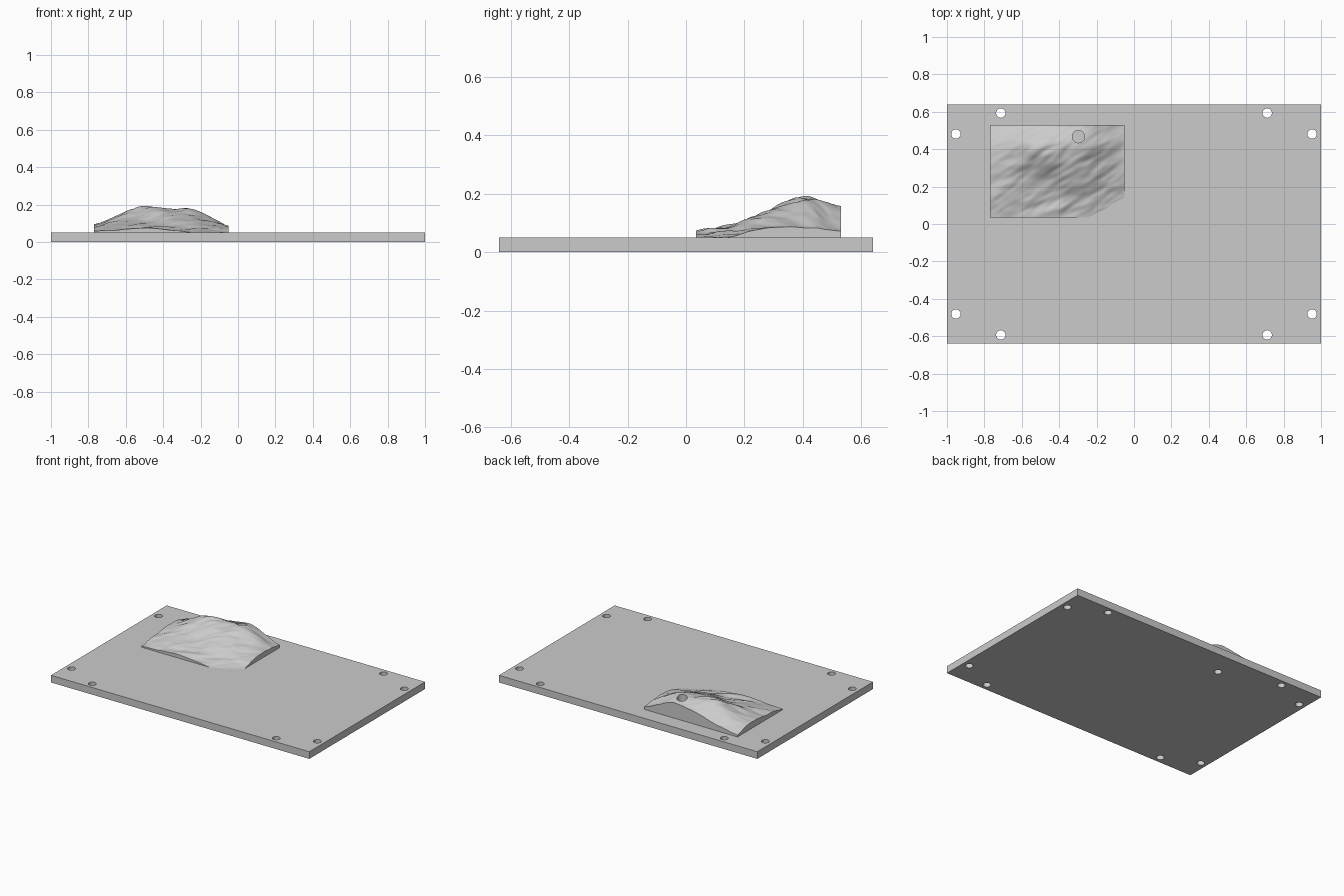
import bpy, bmesh
from mathutils import Matrix, Vector, noise

if "Cube" in bpy.data.objects:
    bpy.data.objects.remove(bpy.data.objects["Cube"])

grey = bpy.data.materials.new("plain grey")
grey.use_nodes = True
COLOUR = (0.6, 0.6, 0.6, 1)
grey.diffuse_color = COLOUR
grey.node_tree.nodes["Principled BSDF"].inputs["Base Color"].default_value = COLOUR

THICK = 0.05          # base plate thickness


def finish(name, bm):
    """Turn a bmesh into a named grey object."""
    bmesh.ops.recalc_face_normals(bm, faces=bm.faces)
    mesh = bpy.data.meshes.new(name)
    bm.to_mesh(mesh)
    bm.free()
    mesh.materials.append(grey)
    obj = bpy.data.objects.new(name, mesh)
    bpy.context.collection.objects.link(obj)
    return obj


def add_cylinder(bm, x, y, radius, low, high):
    bmesh.ops.create_cone(bm, cap_ends=True, segments=32, radius1=radius, radius2=radius,
                          depth=high - low,
                          matrix=Matrix.Translation((x, y, (low + high) / 2)))


def cut(target, cutter):
    """Subtract the cutter from the target, then discard it."""
    cutter.hide_render = True
    mod = target.modifiers.new("cut", "BOOLEAN")
    mod.operation = "DIFFERENCE"
    mod.solver = "EXACT"
    mod.object = cutter
    bpy.ops.object.select_all(action="DESELECT")
    bpy.context.view_layer.objects.active = target
    target.select_set(True)
    bpy.ops.object.modifier_apply(modifier=mod.name)
    bpy.data.objects.remove(cutter)


def spline(values, t):
    """Smooth curve through evenly spaced values, t from 0 to 1."""
    last = len(values) - 1
    i = min(int(t * last), last - 1)
    f = t * last - i
    a, b, c, d = (values[max(0, min(last, i + k))] for k in (-1, 0, 1, 2))
    return b + f / 2 * (c - a + f * (2*a - 5*b + 4*c - d + f * (3 * (b - c) + d - a)))


# Base plate with eight bolt holes and a blind socket under the hill
bm = bmesh.new()
bmesh.ops.create_cube(bm, size=1, matrix=Matrix.Translation((0, 0, THICK / 2))
                      @ Matrix.Diagonal((2, 1.28, THICK, 1)))
plate = finish("base_plate", bm)

SOCKET = (-0.297, 0.467)
bm = bmesh.new()
for sx in (-1, 1):
    for sy in (-1, 1):
        add_cylinder(bm, sx * 0.952, sy * 0.481, 0.025, -0.1, 0.1)
        add_cylinder(bm, sx * 0.712, sy * 0.593, 0.025, -0.1, 0.1)
add_cylinder(bm, *SOCKET, 0.025, -0.1, 0.04)
cut(plate, finish("hole_cutter", bm))

# Hill heights in thousandths, front row to back row, each from -x to +x
HEIGHTS = [
    [58, 62, 70, 73, 64, 52, 45, 40],
    [74, 85, 90, 86, 82, 76, 60, 48],
    [84, 108, 116, 108, 122, 114, 88, 74],
    [94, 126, 154, 168, 160, 150, 116, 86],
    [90, 128, 178, 186, 172, 178, 136, 82],
    [62, 80, 102, 130, 150, 155, 112, 72],
]
X0, X1, Y0, Y1 = -0.77, -0.05, 0.035, 0.53
NX, NY = 108, 75


def hill_height(u, v):
    z = spline([spline(row, u) for row in HEIGHTS], v) / 1000
    # gullies run diagonally up the slope
    along, across = u + v, u - v
    rough = noise.noise(Vector((along * 2.5, across * 7, 3)))
    rough += 0.4 * noise.noise(Vector((along * 6, across * 15, 8)))
    edge = min(1, 8 * min(u, v, 1 - u, 1 - v) + 0.3)
    return max(THICK - 0.004, z + 0.011 * rough * edge)


# Hill: surface grid with straight cut sides, sunk slightly into the plate
bm = bmesh.new()
grid = []
for j in range(NY + 1):
    v = j / NY
    grid.append([bm.verts.new((X0 + (X1 - X0) * i / NX, Y0 + (Y1 - Y0) * v,
                               hill_height(i / NX, v))) for i in range(NX + 1)])
for low, high in zip(grid, grid[1:]):
    for i in range(NX):
        bm.faces.new((low[i], low[i + 1], high[i + 1], high[i]))
rim = [e for e in bm.edges if e.is_boundary]
skirt = bmesh.ops.extrude_edge_only(bm, edges=rim)["geom"]
for vert in skirt:
    if isinstance(vert, bmesh.types.BMVert):
        vert.co.z = THICK - 0.008
bmesh.ops.holes_fill(bm, edges=[e for e in bm.edges if e.is_boundary], sides=0)
hill = finish("hill_terrain", bm)

# Round well near the summit, down to the plate
bm = bmesh.new()
add_cylinder(bm, *SOCKET, 0.033, 0, 0.4)
cut(hill, finish("well_cutter", bm))

bpy.ops.object.shade_smooth_by_angle(angle=0.6)
